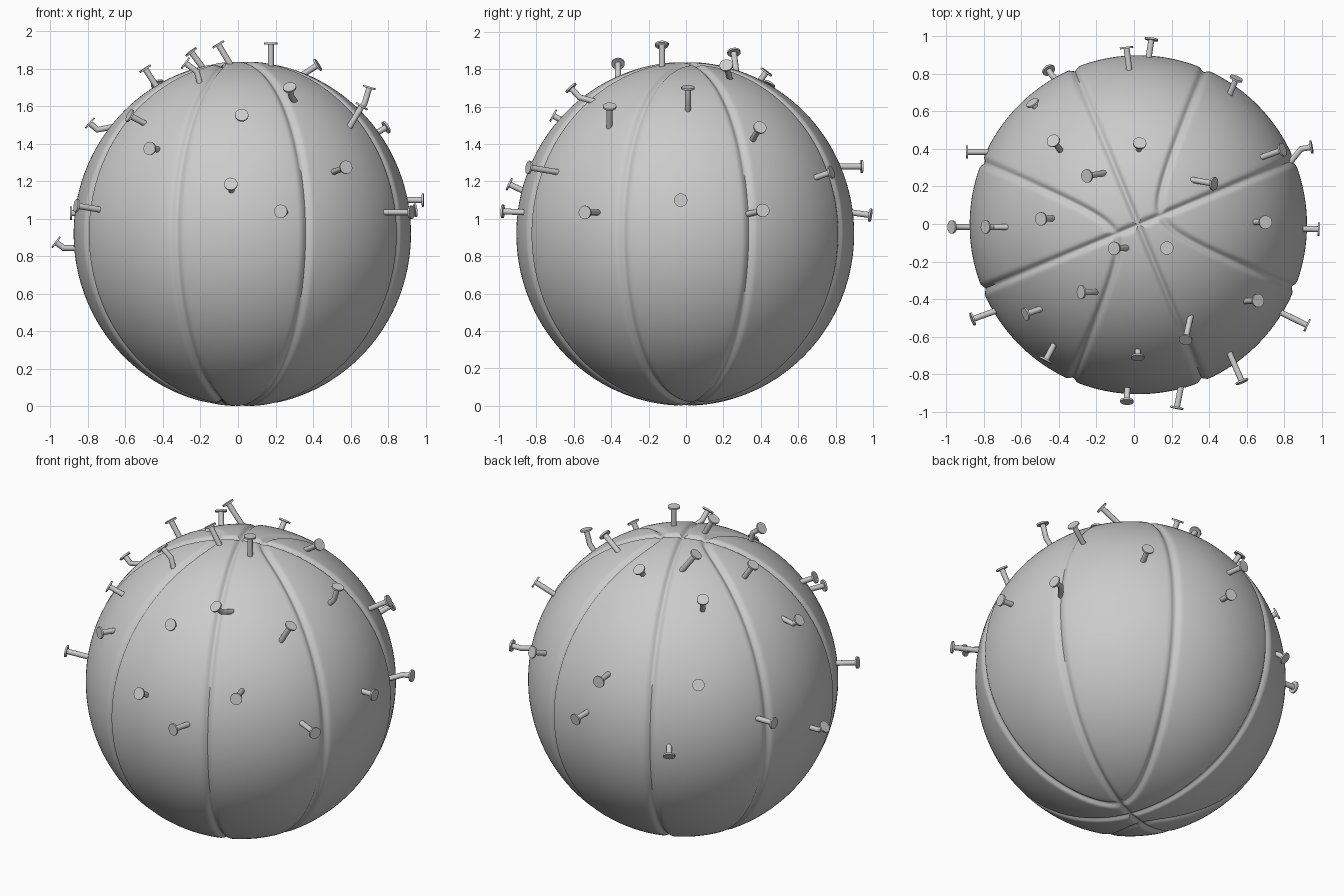
import bpy, bmesh, math
from mathutils import Vector, Matrix

if "Cube" in bpy.data.objects:
    bpy.data.objects.remove(bpy.data.objects["Cube"])

CENTER = Vector((0.023, -0.004, 0.92))
RADII = Vector((0.899, 0.903, 0.919))


def finish(bm, name, angle):
    mesh = bpy.data.meshes.new(name)
    bm.to_mesh(mesh)
    bm.free()
    ob = bpy.data.objects.new(name, mesh)
    bpy.context.collection.objects.link(ob)
    bpy.ops.object.select_all(action='DESELECT')
    ob.select_set(True)
    bpy.context.view_layer.objects.active = ob
    bpy.ops.object.shade_smooth_by_angle(angle=math.radians(angle))
    return ob


# Ball: two crossing great-circle seams plus two side loops, pressed in as grooves
def seam_distance(a, b):
    f = a * a - b * b
    slope = 2 * math.sqrt(max(a * a + b * b - f * f, 1e-6))
    loops = abs(f - 0.022), abs(f - 0.022)
    rel = min(loops) / slope
    return min(abs(a), abs(b), rel)


def make_ball():
    bm = bmesh.new()
    bmesh.ops.create_uvsphere(bm, u_segments=384, v_segments=192, radius=1)
    turn = Matrix.Rotation(math.radians(22.5), 3, 'Z')
    for v in bm.verts:
        n = v.co.normalized()
        d = seam_distance(n.x, n.y) * 0.9
        p = turn @ (n * (1 - 0.02 * math.exp(-(d / 0.018) ** 2)))
        v.co = CENTER + Vector((p.x * RADII.x, p.y * RADII.y, p.z * RADII.z))
    finish(bm, "ball", 60)


# Nail: round shank swept along its points, ending in a flat disc head
def make_nail(name, points, shank=0.016, head=0.036, thick=0.010, sides=14):
    pts = [Vector(p) for p in points]
    first = (pts[1] - pts[0]).normalized()
    last = (pts[-1] - pts[-2]).normalized()
    tip = pts[-1]
    rings = [(pts[0] - first * 0.06, first, shank)]
    for i in range(1, len(pts) - 1):
        a = (pts[i] - pts[i - 1]).normalized()
        b = (pts[i + 1] - pts[i]).normalized()
        rings.append((pts[i], (a + b).normalized(), shank))
    under, top = tip - last * thick / 2, tip + last * thick / 2
    rings += [(under, last, shank), (under, last, head), (top, last, head)]
    bm = bmesh.new()
    side = first.orthogonal().normalized()
    loops = []
    for centre, axis, r in rings:
        u = (side - axis * side.dot(axis)).normalized()
        w = axis.cross(u)
        loops.append([bm.verts.new(centre + r * (u * math.cos(t) + w * math.sin(t)))
                      for t in (2 * math.pi * k / sides for k in range(sides))])
    for lo, hi in zip(loops, loops[1:]):
        for k in range(sides):
            j = (k + 1) % sides
            bm.faces.new((lo[k], lo[j], hi[j], hi[k]))
    bm.faces.new(loops[0][::-1])
    bm.faces.new(loops[-1])
    finish(bm, name, 40)


make_ball()

# Straight nails: (base, head)
crown = [
    ((-.39, .39, 1.62), (-.43, .443, 1.72)),
    ((-.165, .27, 1.775), (-.25, .256, 1.89)),
    ((-.43, .03, 1.70), (-.495, .027, 1.80)),
    ((-.045, -.128, 1.83), (-.105, -.13, 1.93)),
    ((.175, -.128, 1.81), (.175, -.128, 1.935)),
    ((.34, .23, 1.765), (.425, .215, 1.82)),
    ((.025, .39, 1.73), (.03, .43, 1.785)),
    ((.60, -.41, 1.50), (.66, -.408, 1.60)),
]
front = [
    ((-.74, -.464, 1.05), (-.86, -.507, 1.07)),
    ((-.50, -.453, 1.51), (-.577, -.48, 1.55)),
    ((-.43, -.65, 1.37), (-.47, -.725, 1.375)),
    ((.02, -.67, 1.53), (.02, -.71, 1.552)),
    ((-.035, -.87, 1.15), (-.038, -.945, 1.185)),
    ((.252, -.86, 1.035), (.228, -.98, 1.04)),
    ((.51, -.69, 1.25), (.575, -.84, 1.275)),
    ((.79, -.475, 1.035), (.923, -.54, 1.035)),
]
back = [
    ((-.79, .384, 1.03), (-.89, .384, 1.03)),
    ((-.49, .57, 1.24), (-.54, .645, 1.28)),
    ((-.025, .82, 1.28), (-.04, .94, 1.28)),
    ((.077, .88, 1.035), (.093, .985, 1.02)),
    ((.51, .69, 1.22), (.545, .775, 1.25)),
    ((.684, .357, 1.425), (.79, .395, 1.488)),
    ((.88, -.025, 1.10), (.985, -.028, 1.10)),
]
# Bent nails: (base, bend, head)
bent = [
    ((-.86, -.016, .845), (-.93, -.016, .845), (-.97, -.016, .875)),
    ((-.67, -.016, 1.49), (-.75, -.016, 1.475), (-.79, -.016, 1.51)),
    ((-.40, .75, .92), (-.435, .79, .90), (-.455, .82, .87)),
    ((-.205, -.363, 1.73), (-.22, -.363, 1.785), (-.28, -.363, 1.83)),
    ((.30, -.50, 1.63), (.285, -.57, 1.65), (.275, -.615, 1.70)),
    ((.595, .01, 1.53), (.675, .01, 1.615), (.70, .01, 1.70)),
    ((.85, .35, 1.03), (.89, .40, 1.04), (.945, .41, 1.045)),
]
for group, nails in (("crown", crown), ("front", front), ("back", back), ("bent", bent)):
    for i, pts in enumerate(nails, 1):
        make_nail(f"{group}_nail_{i}", pts)
